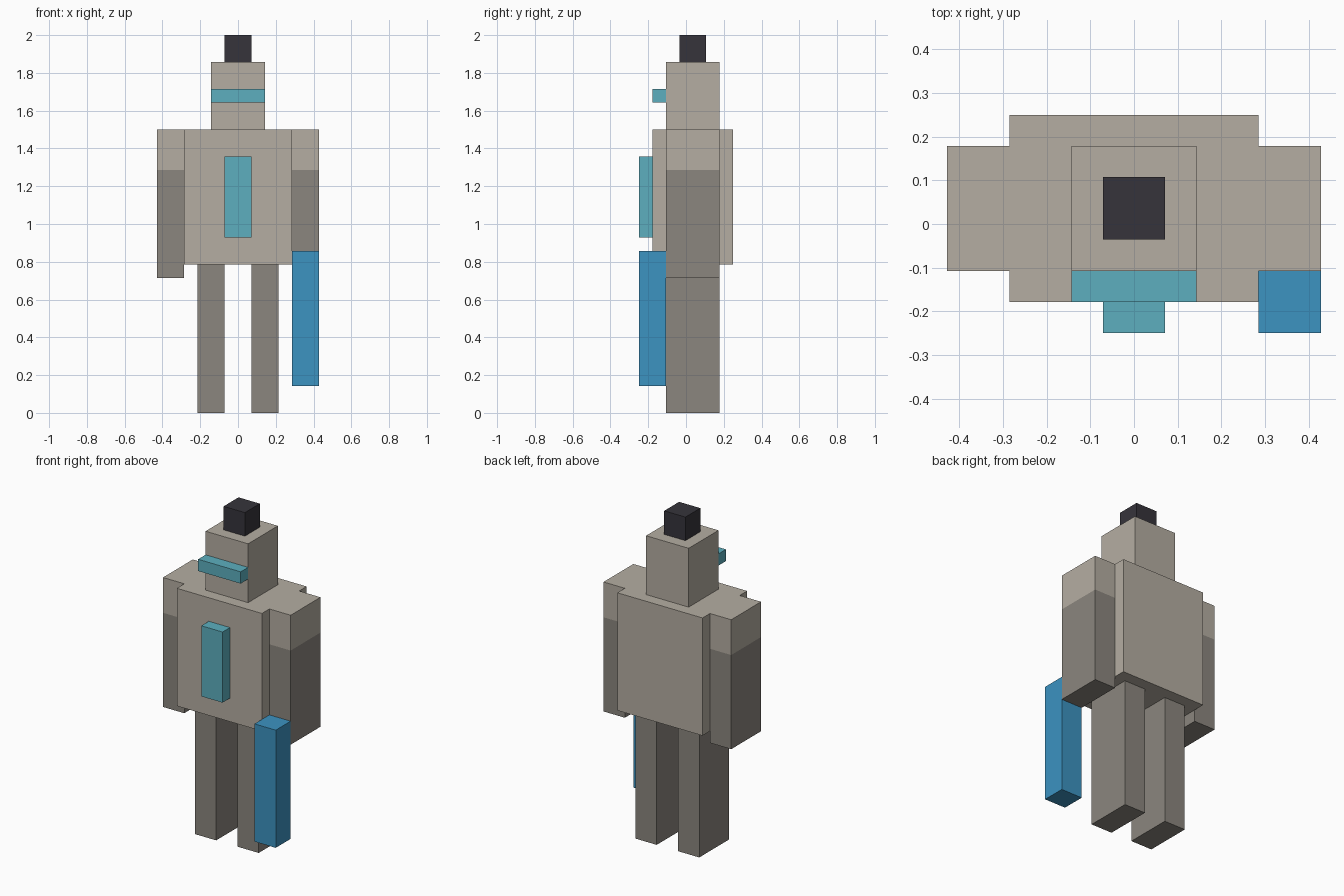
import bpy
import bmesh
from mathutils import Vector

if "Cube" in bpy.data.objects:
    bpy.data.objects.remove(bpy.data.objects["Cube"], do_unlink=True)

U = 2 / 28  # one block of the build grid


def material(name, rgb):
    linear = [((c / 255 + 0.055) / 1.055) ** 2.4 for c in rgb]
    mat = bpy.data.materials.new(name)
    mat.use_nodes = True
    mat.diffuse_color = (*linear, 1)
    mat.node_tree.nodes["Principled BSDF"].inputs["Base Color"].default_value = (*linear, 1)
    return mat


stone = material("light stone", (181, 174, 162))
shade = material("dark stone", (139, 134, 126))
teal = material("teal", (93, 175, 191))
blue = material("blue", (60, 147, 193))
black = material("charcoal", (54, 52, 59))


def box(name, x, y, z, mats, split=None):
    """Box from ranges in blocks; faces below split take the second material."""
    lo, hi = (Vector(p) * U for p in zip(x, y, z))
    bm = bmesh.new()
    bmesh.ops.create_cube(bm, size=1)
    for v in bm.verts:
        v.co = [a + (c + 0.5) * (b - a) for a, b, c in zip(lo, hi, v.co)]
    if split is not None:
        bmesh.ops.bisect_plane(bm, geom=bm.verts[:] + bm.edges[:] + bm.faces[:],
                               plane_co=(0, 0, split * U), plane_no=(0, 0, 1))
        for f in bm.faces:
            f.material_index = int(f.calc_center_median().z < split * U)
    mesh = bpy.data.meshes.new(name)
    bm.to_mesh(mesh)
    bm.free()
    for m in mats:
        mesh.materials.append(m)
    obj = bpy.data.objects.new(name, mesh)
    bpy.context.collection.objects.link(obj)


# Body and head
DEPTH = (-1.5, 2.5)
box("torso", (-4, 4), (-2.5, 3.5), (11, 21), [stone])
box("head", (-2, 2), DEPTH, (21, 26), [stone])
box("top_knot", (-1, 1), (-0.5, 1.5), (26, 28), [black])

# Paired limbs
for side, s in (("left", 1), ("right", -1)):
    box(side + "_arm", sorted((4 * s, 6 * s)), DEPTH, (10, 21), [stone, shade], split=18)
    box(side + "_leg", sorted((s, 3 * s)), DEPTH, (0, 11), [shade])

# Raised details and held blade
box("visor", (-2, 2), (-2.5, -1.5), (23, 24), [teal])
box("chest_panel", (-1, 1), (-3.5, -2.5), (13, 19), [teal])
box("blade", (4, 6), (-3.5, -1.5), (2, 12), [blue])
